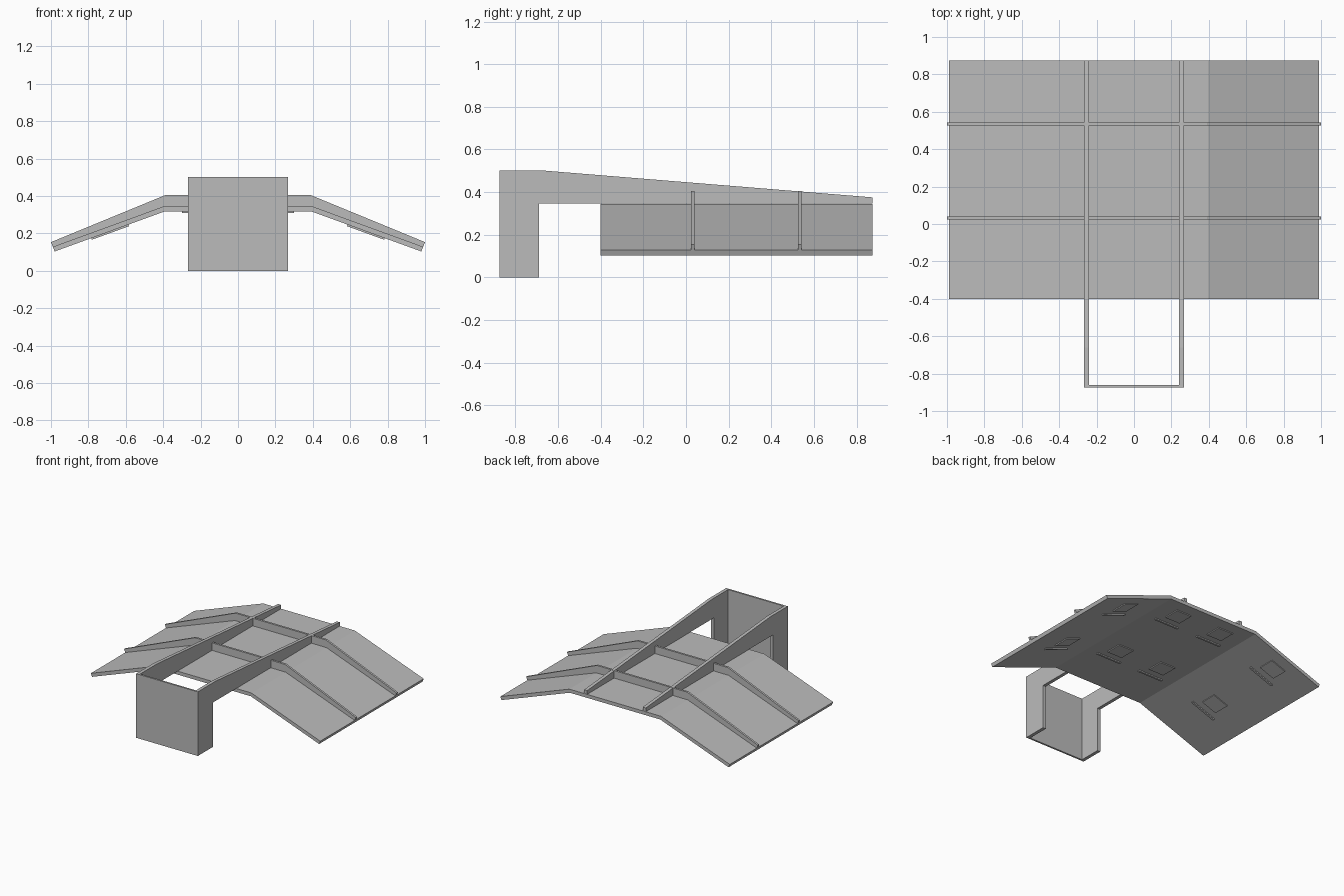
import bpy
import bmesh
from math import radians
from mathutils import Matrix, Vector

cube = bpy.data.objects.get("Cube")
if cube:
    bpy.data.objects.remove(cube)

grey = bpy.data.materials.new("plain_grey")
grey.use_nodes = True
colour = (0.5, 0.5, 0.5, 1)
grey.diffuse_color = colour
grey.node_tree.nodes["Principled BSDF"].inputs["Base Color"].default_value = colour


def finish(name, bm):
    bmesh.ops.recalc_face_normals(bm, faces=bm.faces)
    mesh = bpy.data.meshes.new(name)
    bm.to_mesh(mesh)
    bm.free()
    mesh.materials.append(grey)
    obj = bpy.data.objects.new(name, mesh)
    bpy.context.collection.objects.link(obj)
    return obj


def extrude(name, points, direction):
    """Solid made by sweeping a closed outline along a vector."""
    bm = bmesh.new()
    face = bm.faces.new([bm.verts.new(p) for p in points])
    swept = bmesh.ops.extrude_face_region(bm, geom=[face])["geom"]
    verts = [v for v in swept if isinstance(v, bmesh.types.BMVert)]
    bmesh.ops.translate(bm, verts=verts, vec=direction)
    return finish(name, bm)


def box(name, size, matrix):
    bm = bmesh.new()
    bmesh.ops.create_cube(bm, size=1, matrix=matrix @ Matrix.Diagonal((*size, 1)))
    return finish(name, bm)


def band(name, lower, upper, y0, y1):
    """Symmetric strip between two half profiles given as kink and tip."""
    def full(half):
        return [(-x, z) for x, z in reversed(half)] + list(half)
    outline = full(lower) + full(upper)[::-1]
    extrude(name, [(x, y0, z) for x, z in outline], (0, y1 - y0, 0))


# Bent canopy and its tapering cross ribs
BOTTOM = [(0.39, 0.318), (0.98, 0.103)]
TOP = [(0.395, 0.345), (0.99, 0.128)]
RIB = [(0.39, 0.404), (1.0, 0.153)]
band("canopy", BOTTOM, TOP, -0.4, 0.875)
for label, y in (("front", 0.032), ("rear", 0.534)):
    band(label + "_rib", TOP, RIB, y - 0.008, y + 0.008)

# Side beams with downturned front legs
beam = [(-0.875, 0), (-0.69, 0), (-0.69, 0.346), (0.875, 0.346),
        (0.875, 0.375), (-0.66, 0.5), (-0.875, 0.5)]
for label, x in (("right", -0.266), ("left", 0.24)):
    extrude(label + "_beam", [(x, y, z) for y, z in beam], (0.026, 0, 0))

# Front panel joining the legs
box("front_panel", (0.48, 0.014, 0.5), Matrix.Translation((0, -0.868, 0.25)))

# Underside plates and slim bars on the flat and on both wings
slope = (BOTTOM[0][1] - BOTTOM[1][1]) / (BOTTOM[1][0] - BOTTOM[0][0])
for side, label in ((-1, "right"), (1, "left")):
    for zone, x, angle in (("middle", 0.193, 0), ("wing", 0.685, 20)):
        z = BOTTOM[0][1] - max(0, x - BOTTOM[0][0]) * slope
        for row, y in (("front", 0.08), ("rear", 0.72)):
            place = (Matrix.Translation((side * x, y, z))
                     @ Matrix.Rotation(radians(side * angle), 4, "Y"))
            name = "_".join((label, zone, row))
            box(name + "_plate", (0.13, 0.13, 0.009),
                place @ Matrix.Translation((0, 0, -0.003)))
            box(name + "_bar", (0.212, 0.016, 0.018),
                place @ Matrix.Translation((0, -0.13, 0)))
